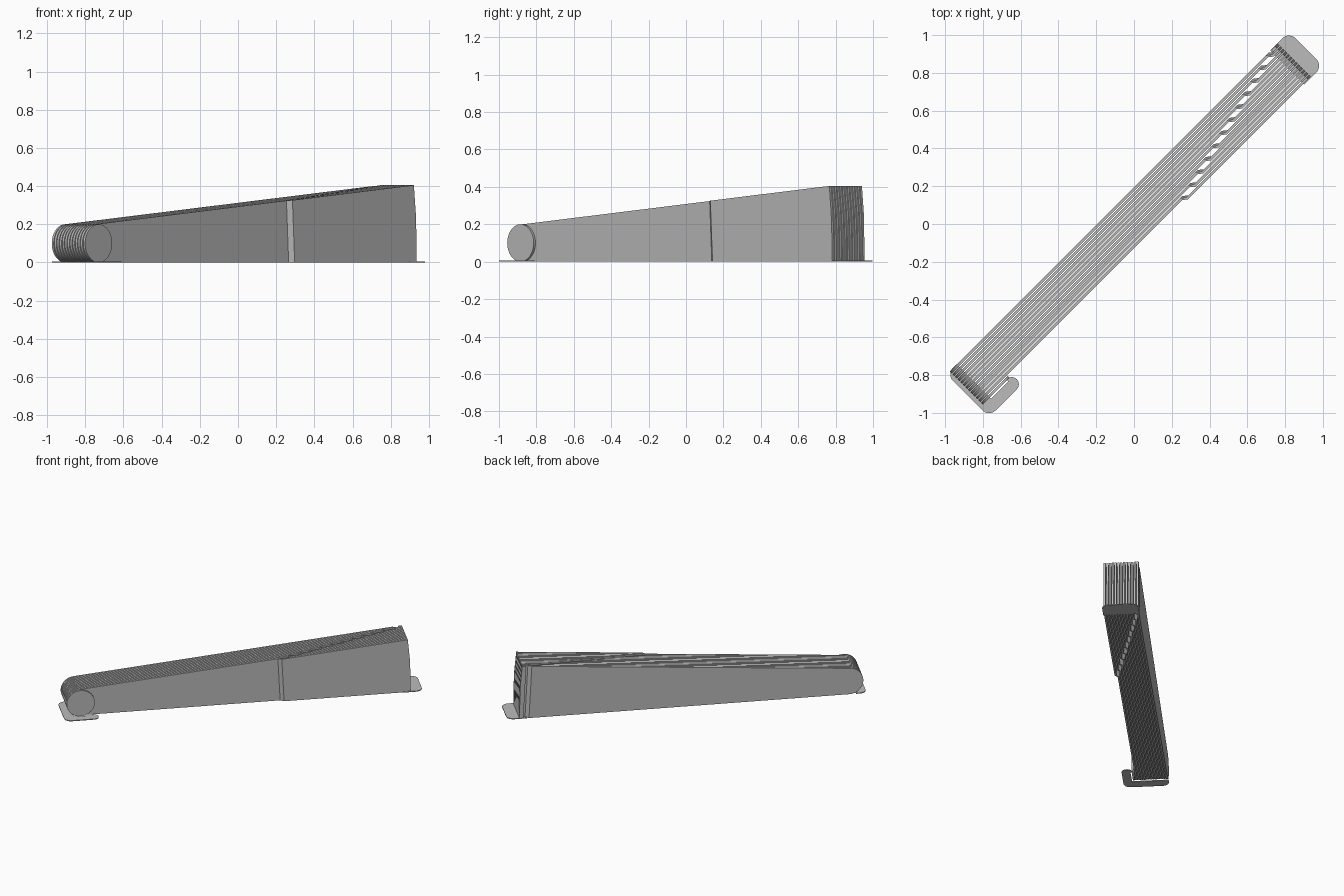
import bpy, bmesh, math
from mathutils import Matrix, Vector

cube = bpy.data.objects.get("Cube")
if cube:
    bpy.data.objects.remove(cube, do_unlink=True)

grey = bpy.data.materials.new("plain grey")
grey.use_nodes = True
grey.diffuse_color = (0.5, 0.5, 0.5, 1)
grey.node_tree.nodes["Principled BSDF"].inputs["Base Color"].default_value = (0.5, 0.5, 0.5, 1)

TURN = Matrix.Rotation(math.radians(45), 4, 'Z')
LEAVES = 12
PITCH = 0.0194
THICK = 0.014
BACK = 0.14
RADIUS = 0.1
ROLL = -1.142      # centre of the rounded end along the length


def prism(points, offset):
    """Solid made by sweeping a closed outline along one direction."""
    bm = bmesh.new()
    face = bm.faces.new([bm.verts.new(p) for p in points])
    result = bmesh.ops.extrude_face_region(bm, geom=[face])
    moved = [g for g in result["geom"] if isinstance(g, bmesh.types.BMVert)]
    bmesh.ops.translate(bm, verts=moved, vec=offset)
    return bm


def finish(bm, name):
    bmesh.ops.recalc_face_normals(bm, faces=bm.faces)
    mesh = bpy.data.meshes.new(name)
    bm.to_mesh(mesh)
    bm.free()
    mesh.transform(TURN)
    mesh.materials.append(grey)
    obj = bpy.data.objects.new(name, mesh)
    bpy.context.collection.objects.link(obj)
    bpy.ops.object.select_all(action='DESELECT')
    obj.select_set(True)
    bpy.context.view_layer.objects.active = obj
    bpy.ops.object.shade_smooth_by_angle(angle=math.radians(30))
    return obj


def arc(cx, cy, r, start, end, steps):
    angles = [math.radians(start + (end - start) * i / steps) for i in range(steps + 1)]
    return [(cx + r * math.cos(a), cy + r * math.sin(a)) for a in angles]


# Side outline of a leaf: round nose, sloping top, slightly bowed tall end
outline = arc(ROLL, RADIUS, RADIUS, 95, 270, 28)
outline += [(1.214, 0), (1.213, 0.12), (1.207, 0.26), (1.193, 0.405)]

# Upright leaves, each stepping sideways by one pitch along a diagonal
for k in range(LEAVES):
    v = BACK - (k + 1) * PITCH + (PITCH - THICK) / 2
    bm = prism([(u, v, z) for u, z in outline], (0, THICK, 0))
    jog = 1.17 - (1.17 - 0.31) * k / (LEAVES - 1)
    lean = Vector((1, 0, 0.05))
    for u in (jog - 0.025, jog):
        bmesh.ops.bisect_plane(bm, geom=bm.verts[:] + bm.edges[:] + bm.faces[:],
                               plane_co=(u, 0, 0), plane_no=lean)
    for vert in bm.verts:
        if vert.co.dot(lean) > jog - 0.001:
            vert.co.y -= PITCH
    finish(bm, f"leaf_{k + 1}")

# Short last leaf closing the tall end
v = BACK - THICK - (PITCH - THICK) / 2
bm = prism([(u, v, z) for u, z in
            [(1.185, 0), (1.214, 0), (1.207, 0.26), (1.193, 0.405), (1.165, 0.402)]],
           (0, THICK, 0))
finish(bm, "end_leaf")

# Round disc on the outside of the low end
front = BACK - LEAVES * PITCH
disc = arc(ROLL, RADIUS, RADIUS, 0, 360, 48)[:-1]
finish(prism([(u, front - 0.017, z) for u, z in disc], (0, THICK, 0)), "nose_disc")

# Flat tab under the tall end
tab = [(1.16, BACK), (1.16, -0.115)]
tab += arc(1.25, -0.065, 0.05, -90, 0, 8) + arc(1.25, 0.09, 0.05, 0, 90, 8)
finish(prism([(u, v, 0) for u, v in tab], (0, 0, 0.006)), "tall_end_tab")

# Flat hooked tab under the low end
hook = arc(-1.215, 0.09, 0.05, 90, 180, 8) + arc(-1.215, -0.13, 0.05, 180, 270, 8)
hook += arc(-1.058, -0.142, 0.038, -90, 90, 12)
hook += [(-1.05, -0.104), (-1.06, -0.118), (-1.19, -0.118), (-1.19, BACK)]
finish(prism([(u, v, 0) for u, v in hook], (0, 0, 0.006)), "low_end_hook_tab")
